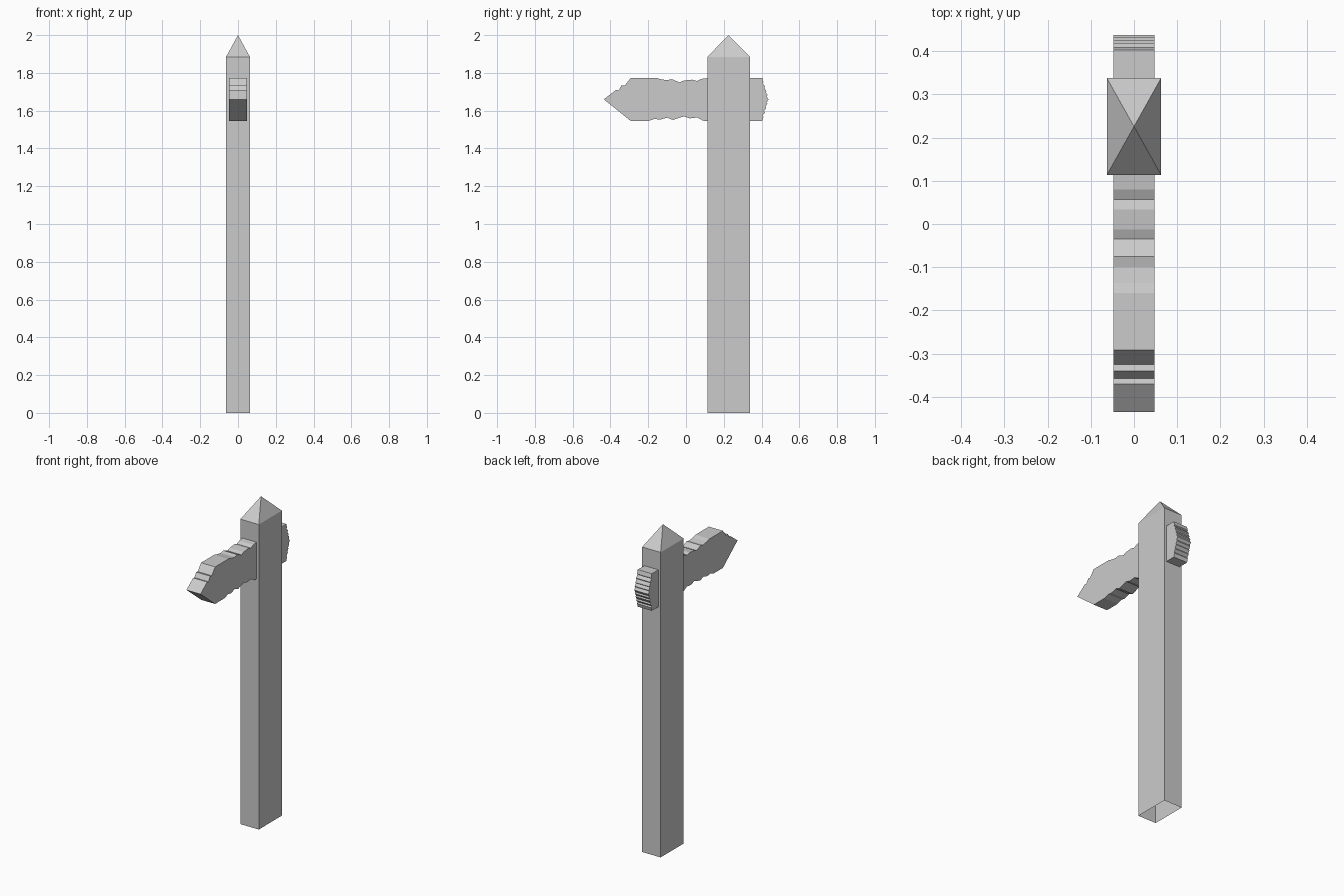
import bpy

def make_object(name, verts, faces):
    mesh = bpy.data.meshes.new(name)
    mesh.from_pydata(verts, [], faces)
    mesh.update()
    obj = bpy.data.objects.new(name, mesh)
    bpy.context.collection.objects.link(obj)
    return obj

# Post: square tube with pyramid cap, open underneath
W, Y0, Y1, H = 0.063, 0.113, 0.338, 1.885
ring = [(-W, Y0), (W, Y0), (W, Y1), (-W, Y1)]
verts = [(x, y, z) for z in (0, H) for x, y in ring] + [(0, (Y0 + Y1) / 2, 2.0)]
faces = []
for i in range(4):
    j = (i + 1) % 4
    faces += [(i, j, j + 4, i + 4), (i + 4, j + 4, 8)]
make_object("post", verts, faces)

# Pointed sign board: weathered outline (y, z), extruded across x
top = [(-0.435, 1.66), (-0.37, 1.71), (-0.357, 1.707), (-0.34, 1.735),
       (-0.325, 1.732), (-0.292, 1.774), (-0.16, 1.774), (-0.137, 1.767),
       (-0.10, 1.761), (-0.075, 1.767), (-0.035, 1.75), (-0.013, 1.759),
       (0.033, 1.764), (0.057, 1.757), (0.08, 1.768), (0.113, 1.772)]
end = [(0.403, 1.774), (0.41, 1.75), (0.405, 1.745), (0.419, 1.728),
       (0.414, 1.722), (0.426, 1.703), (0.421, 1.698), (0.432, 1.682),
       (0.427, 1.676), (0.437, 1.66), (0.427, 1.645), (0.431, 1.636),
       (0.42, 1.622), (0.425, 1.615), (0.413, 1.598), (0.418, 1.59),
       (0.405, 1.575), (0.41, 1.567), (0.403, 1.545)]
bottom = [(0.113, 1.545), (0.09, 1.547), (0.06, 1.564), (0.02, 1.559),
          (-0.01, 1.57), (-0.07, 1.551), (-0.10, 1.563), (-0.14, 1.552),
          (-0.165, 1.557), (-0.20, 1.545), (-0.292, 1.545)]
outline = top + end + bottom
n = len(outline)
T = 0.048
verts = [(x, y, z) for x in (-T, T) for y, z in outline]
faces = [tuple(range(n)), tuple(range(2 * n - 1, n - 1, -1))]
faces += [(i, i + n, (i + 1) % n + n, (i + 1) % n) for i in range(n)]
make_object("sign_board", verts, faces)
